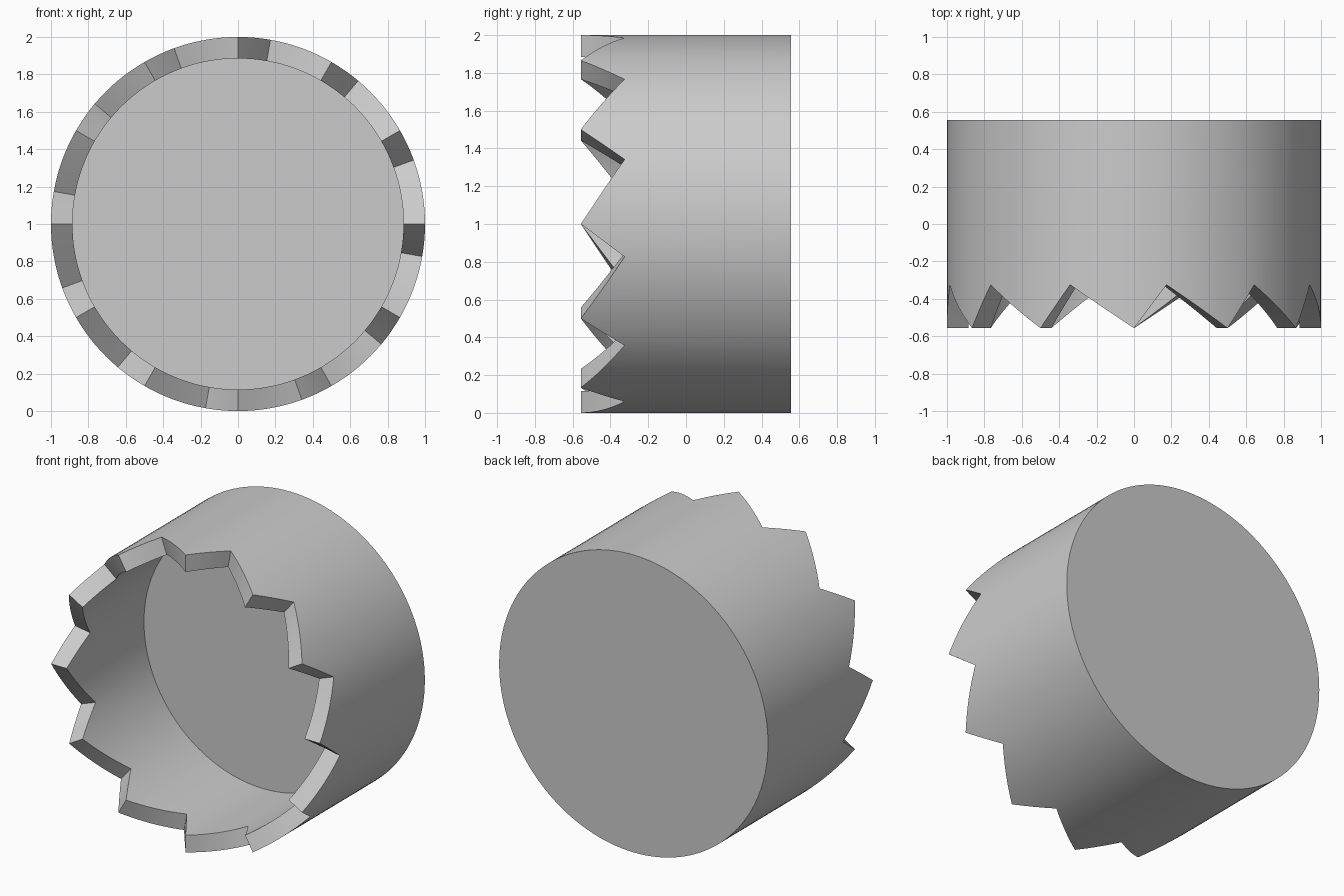
import bpy
import bmesh
import math

cube = bpy.data.objects.get("Cube")
if cube:
    bpy.data.objects.remove(cube, do_unlink=True)

# Dimensions
OUTER, INNER = 1.0, 0.885
BACK, FLOOR, VALLEY, TIP = 0.557, 0.265, -0.325, -0.557
TEETH, STEPS = 12, 12            # steps per tooth
RISE = STEPS * 2 // 3            # long slope, then a short drop

grey = bpy.data.materials.new("plain grey")
grey.use_nodes = True
colour = (0.6, 0.6, 0.6, 1)
grey.diffuse_color = colour
grey.node_tree.nodes["Principled BSDF"].inputs["Base Color"].default_value = colour


def rim_depth(i):
    """Sawtooth depth of the front rim, with a tip at the start of each tooth."""
    s = i % STEPS
    slope = s / RISE if s <= RISE else (STEPS - s) / (STEPS - RISE)
    return TIP + (VALLEY - TIP) * slope


def ring(bm, radius, depth):
    """Circle around the y axis; depth is a function of the step."""
    count = TEETH * STEPS
    verts = []
    for i in range(count):
        a = math.tau * i / count
        verts.append(bm.verts.new((radius * math.cos(a), depth(i),
                                   1 + radius * math.sin(a))))
    return verts


# Toothed cup: closed back, outer wall, sawtooth rim, inner wall, floor
bm = bmesh.new()
rings = [ring(bm, OUTER, lambda i: BACK),
         ring(bm, OUTER, rim_depth),
         ring(bm, INNER, rim_depth),
         ring(bm, INNER, lambda i: FLOOR)]
for a, b in zip(rings, rings[1:]):
    for i in range(len(a)):
        j = (i + 1) % len(a)
        bm.faces.new((a[i], a[j], b[j], b[i]))
bm.faces.new(rings[0])
bm.faces.new(rings[-1])
bmesh.ops.recalc_face_normals(bm, faces=bm.faces)

mesh = bpy.data.meshes.new("toothed_cup")
bm.to_mesh(mesh)
bm.free()
mesh.materials.append(grey)
cup = bpy.data.objects.new("toothed_cup", mesh)
bpy.context.collection.objects.link(cup)

# Smooth walls, sharp rims
bpy.ops.object.select_all(action="DESELECT")
cup.select_set(True)
bpy.context.view_layer.objects.active = cup
bpy.ops.object.shade_smooth_by_angle(angle=math.radians(25))
